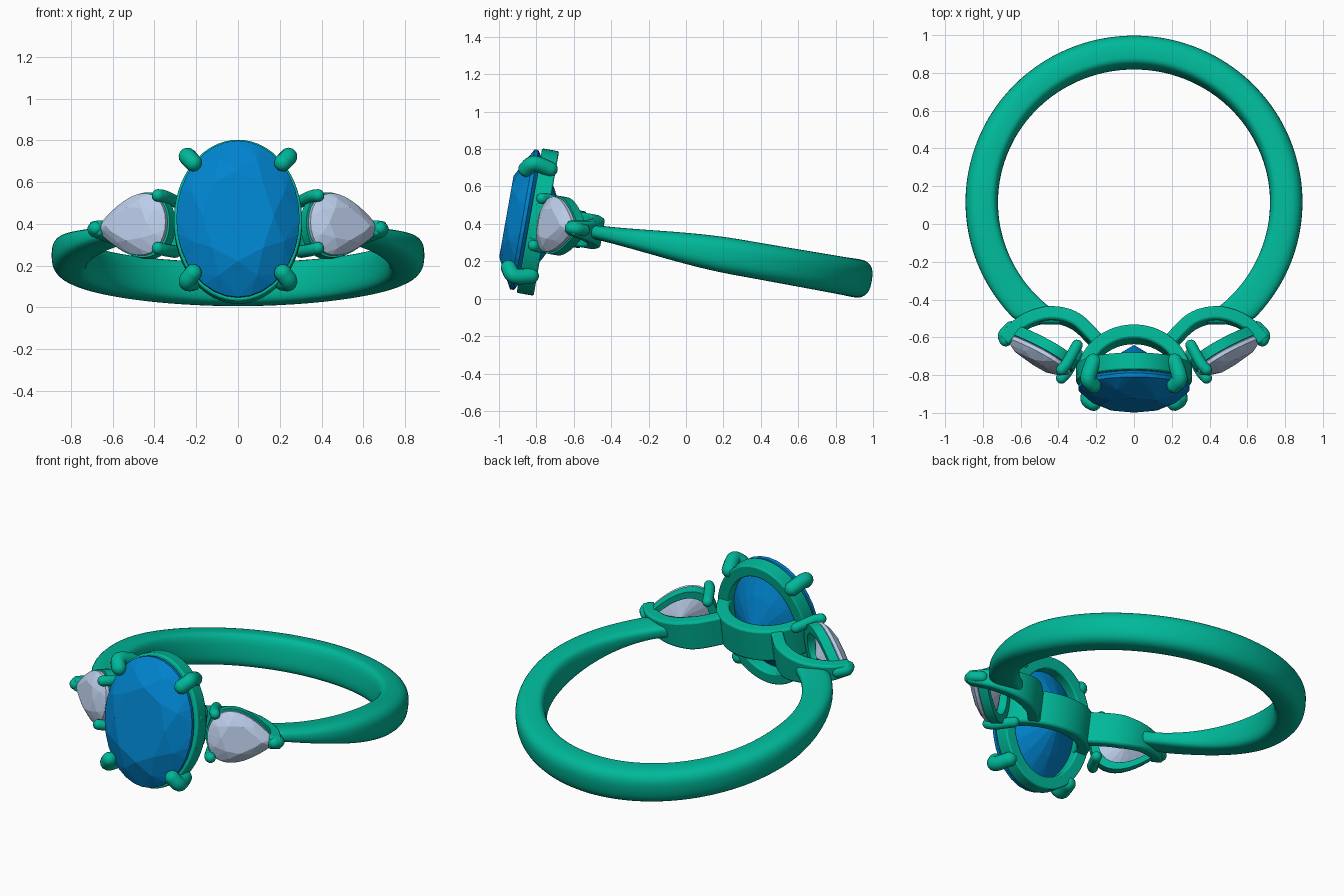
import bpy, bmesh
from math import sin, cos, pi, radians
from mathutils import Matrix, Vector

if "Cube" in bpy.data.objects:
    bpy.data.objects.remove(bpy.data.objects["Cube"])


def material(name, rgb):
    m = bpy.data.materials.new(name)
    m.diffuse_color = (*rgb, 1)
    m.use_nodes = True
    m.node_tree.nodes["Principled BSDF"].inputs["Base Color"].default_value = m.diffuse_color
    return m


METAL = material("green_metal", (0.0, 0.48, 0.32))
BLUE = material("blue_stone", (0.0, 0.23, 0.62))
PALE = material("pale_stone", (0.50, 0.61, 0.82))

# Whole ring leans forward-up by ten degrees
TILT = Matrix.Translation((0, 0.115, 0.25)) @ Matrix.Rotation(radians(-10), 4, 'X')


def finish(name, bm, frame, mat, smooth=True, bevel=0):
    bm.transform(TILT @ frame)
    bmesh.ops.recalc_face_normals(bm, faces=bm.faces)
    me = bpy.data.meshes.new(name)
    bm.to_mesh(me)
    bm.free()
    me.materials.append(mat)
    ob = bpy.data.objects.new(name, me)
    bpy.context.collection.objects.link(ob)
    if bevel:
        b = ob.modifiers.new("soft_edges", 'BEVEL')
        b.width, b.segments, b.limit_method = bevel, 2, 'ANGLE'
        b.angle_limit = radians(50)
    if smooth:
        bpy.ops.object.select_all(action='DESELECT')
        ob.select_set(True)
        bpy.context.view_layer.objects.active = ob
        bpy.ops.object.shade_smooth_by_angle(angle=radians(40))
    return ob


def loft(name, sections, frame, mat, closed=False, bevel=0):
    """Skin a row of equal-sized closed sections."""
    bm = bmesh.new()
    rows = [[bm.verts.new(p) for p in s] for s in sections]
    n = len(rows[0])
    pairs = list(zip(rows, rows[1:])) + ([(rows[-1], rows[0])] if closed else [])
    for a, b in pairs:
        for i in range(n):
            j = (i + 1) % n
            bm.faces.new((a[i], a[j], b[j], b[i]))
    if not closed:
        bm.faces.new(rows[0])
        bm.faces.new(rows[-1])
    return finish(name, bm, frame, mat, bevel=bevel)


def spline(pts, steps=8):
    """Catmull-Rom curve through a few points."""
    p = [Vector(q) for q in pts]
    p = [2 * p[0] - p[1]] + p + [2 * p[-1] - p[-2]]
    out = []
    for a, b, c, d in zip(p, p[1:], p[2:], p[3:]):
        for k in range(steps):
            t = k / steps
            out.append(0.5 * (2 * b + (c - a) * t + (2 * a - 5 * b + 4 * c - d) * t * t
                              + (3 * b - a - 3 * c + d) * t ** 3))
    return out + [p[-2]]


def prong(name, pts, r, frame):
    path = spline(pts)
    caps = [radians(90 * k / 5 + 3) for k in range(5)]
    d0, d1 = (path[1] - path[0]).normalized(), (path[-1] - path[-2]).normalized()
    stops = [(path[0] - d0 * r * cos(a), d0, r * sin(a)) for a in caps]
    for i, p in enumerate(path):
        d = (path[min(i + 1, len(path) - 1)] - path[max(i - 1, 0)]).normalized()
        stops.append((p, d, r))
    stops += [(path[-1] + d1 * r * cos(a), d1, r * sin(a)) for a in reversed(caps)]
    side = d0.orthogonal().normalized()
    secs = []
    for p, d, rad in stops:
        side = (side - d * side.dot(d)).normalized()
        up = d.cross(side)
        secs.append([p + rad * (side * cos(2 * pi * k / 14) + up * sin(2 * pi * k / 14)) for k in range(14)])
    loft(name, secs, frame, METAL)


def strip(name, path, heights, thick, frame):
    """Upright metal strip following a plan path (x, y)."""
    secs = []
    for i, p in enumerate(path):
        d = (path[min(i + 1, len(path) - 1)] - path[max(i - 1, 0)]).normalized()
        n = Vector((-d.y, d.x, 0)) * thick / 2
        h = Vector((0, 0, heights[i] / 2))
        secs.append([p + n + h, p - n + h, p - n - h, p + n - h])
    loft(name, secs, frame, METAL, bevel=0.012)


def seat(name, outline, grow, wall, back, front, frame):
    secs = []
    for k in range(64):
        t = 2 * pi * k / 64
        o, i = outline(t, grow), outline(t, grow - wall)
        secs.append([(*o, back), (*o, front), (*i, front), (*i, back)])
    loft(name, secs, frame, METAL, closed=True, bevel=0.008)


def stone(name, outline, crown, depth, frame, mat):
    """Brilliant cut: hull of table, crown, girdle, pavilion and culet."""
    rows = [(8, 0, .58, crown), (8, .5, .81, crown * .64), (32, 0, 1, 0.008), (32, 0, 1, -0.012),
            (16, .5, .52, -depth * .57)]
    bm = bmesh.new()
    for n, off, s, z in rows:
        for k in range(n):
            u, w = outline(2 * pi * (k + off) / n, 0)
            bm.verts.new((u * s, w * s, z))
    bm.verts.new((0, 0, -depth))
    bmesh.ops.convex_hull(bm, input=bm.verts)
    bmesh.ops.dissolve_limit(bm, angle_limit=radians(1), verts=bm.verts, edges=bm.edges)
    finish(name, bm, frame, mat, smooth=False)


def head_frame(x, y, ang):
    """Columns: along the stone, up, and outwards to the viewer."""
    a = radians(ang)
    return Matrix(((cos(a), 0, sin(a), x), (sin(a), 0, -cos(a), y), (0, 1, 0, 0), (0, 0, 0, 1)))


def oval(t, g):
    return (0.295 + g) * cos(t), (0.38 + g) * sin(t)


def pear(t, g):
    return (0.195 + g) * cos(t), (0.15 + g) / 0.77 * sin(t) * abs(sin(t / 2))


# Band: domed outside, flatter inside, narrowing towards the stones
sections = []
N = 140
for i in range(N + 1):
    f = i / N
    ang = radians(-59 + 298 * f)
    e = min(f, 1 - f) * 298
    k = min(1, max(0, e - 8) / 62)
    k = k * k * (3 - 2 * k)
    hh = 0.037 + 0.053 * k + 0.013 * min(1, e / 149)
    half = 0.022 + 0.064 * min(1, e / 14)
    ring = []
    for j in range(32):
        t = 2 * pi * j / 32
        c, s = cos(t), sin(t)
        px = 2 / 2.5 if c > 0 else 2 / 5
        r = 0.72 + half + half * (abs(c) ** px) * (1 if c > 0 else -1)
        z = hh * abs(s) ** (2 / 2.7) * (1 if s > 0 else -1)
        ring.append((r * cos(ang), r * sin(ang), z))
    sections.append(ring)
loft("band", sections, Matrix(), METAL)

# Centre stone, its seat, prongs and rear arch
C = head_frame(0, -0.997, 0)
stone("centre_stone", oval, 0.095, 0.23, C, BLUE)
seat("centre_seat", oval, 0.012, 0.072, -0.122, -0.03, C)
for sx in (1, -1):
    for sz in (1, -1):
        prong("centre_prong", [(sx * .215, sz * .29, -.09), (sx * .238, sz * .305, -.02),
                               (sx * .24, sz * .298, .012), (sx * .215, sz * .268, .035)], 0.042, C)
arch = [Vector((0.265 * cos(pi * k / 32), -0.95 + 0.24 * sin(pi * k / 32), 0)) for k in range(33)]
strip("centre_arch", arch, [0.2] * 33, 0.075, Matrix())

# Pear side stones, mirrored left and right
for label, m in (("right", 1), ("left", -1)):
    flip = Matrix.Diagonal((m, 1, 1, 1))
    S = flip @ head_frame(0.51, -0.817, 31)
    stone(label + "_side_stone", pear, 0.05, 0.095, S, PALE)
    seat(label + "_side_seat", pear, 0.008, 0.045, -0.075, -0.018, S)
    prong(label + "_tip_prong", [(.195, 0, -.05), (.205, 0, 0), (.185, 0, .022)], 0.034, S)
    for w in (1, -1):
        prong(label + "_inner_prong", [(-.165, w * .122, -.13), (-.17, w * .13, -.02),
                                       (-.163, w * .128, .025)], 0.03, S)
    path = spline([(.69, -.746, 0), (.59, -.65, 0), (.45, -.605, 0), (.31, -.64, 0), (.185, -.76, 0)])
    n = len(path) - 1
    strip(label + "_side_arch", path, [0.07 + 0.115 * min(1, 1.4 * i / n) for i in range(n + 1)], 0.07, flip)
